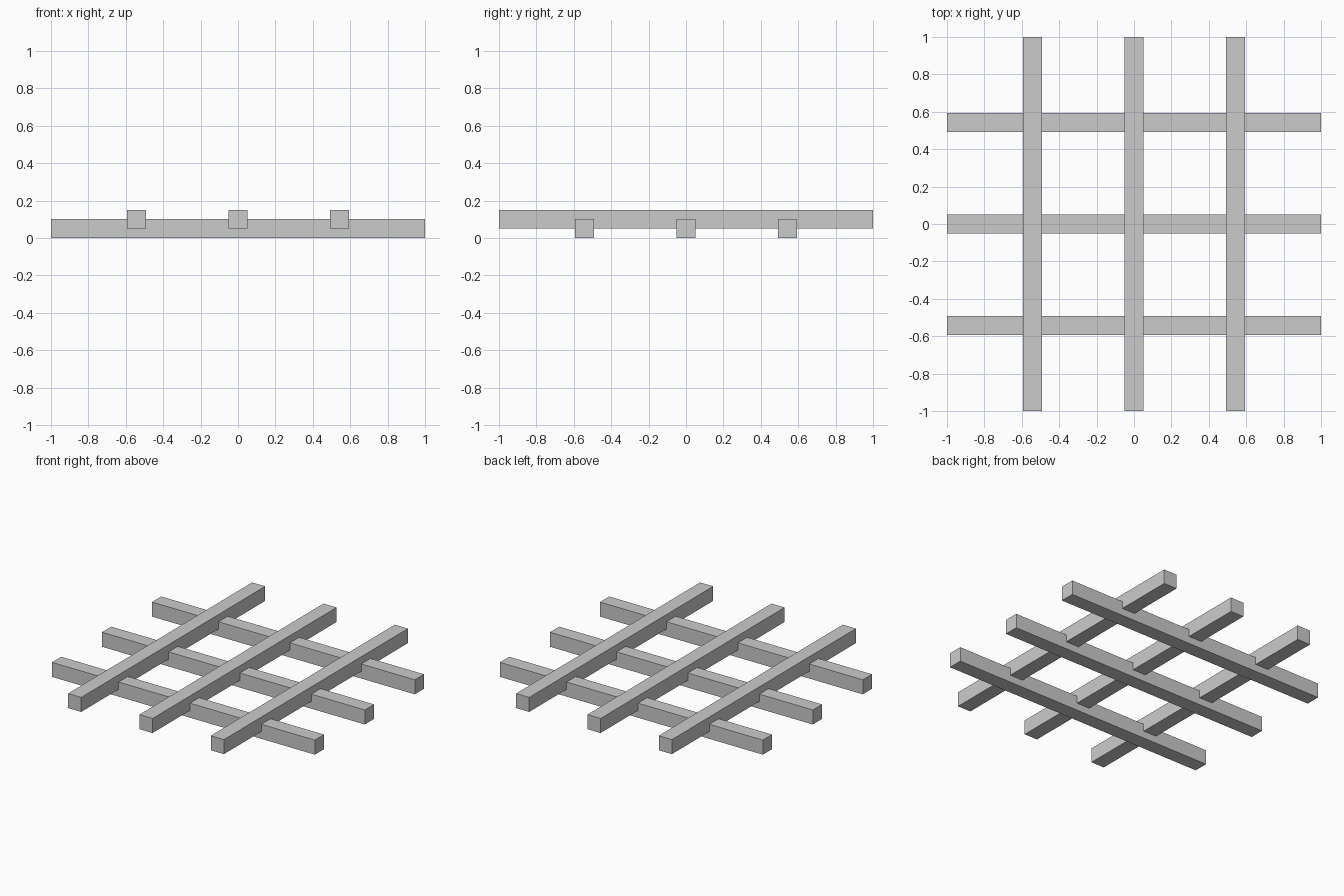
import bpy

if "Cube" in bpy.data.objects:
    bpy.data.objects.remove(bpy.data.objects["Cube"])

WIDTH, LENGTH, SPACING = 0.1, 2.0, 0.543


def bar(name, size, centre):
    bpy.ops.mesh.primitive_cube_add(size=1, location=centre)
    obj = bpy.context.object
    obj.name = name
    obj.scale = size
    bpy.ops.object.transform_apply(location=False, rotation=False, scale=True)


for i in (-1, 0, 1):
    # Lower bars run left to right
    bar(f"lower_bar_{i + 2}", (LENGTH, WIDTH, WIDTH), (0, i * SPACING, 0.05))
    # Upper bars run front to back, sunk halfway into the lower ones
    bar(f"upper_bar_{i + 2}", (WIDTH, LENGTH, WIDTH), (i * SPACING, 0, 0.10))
